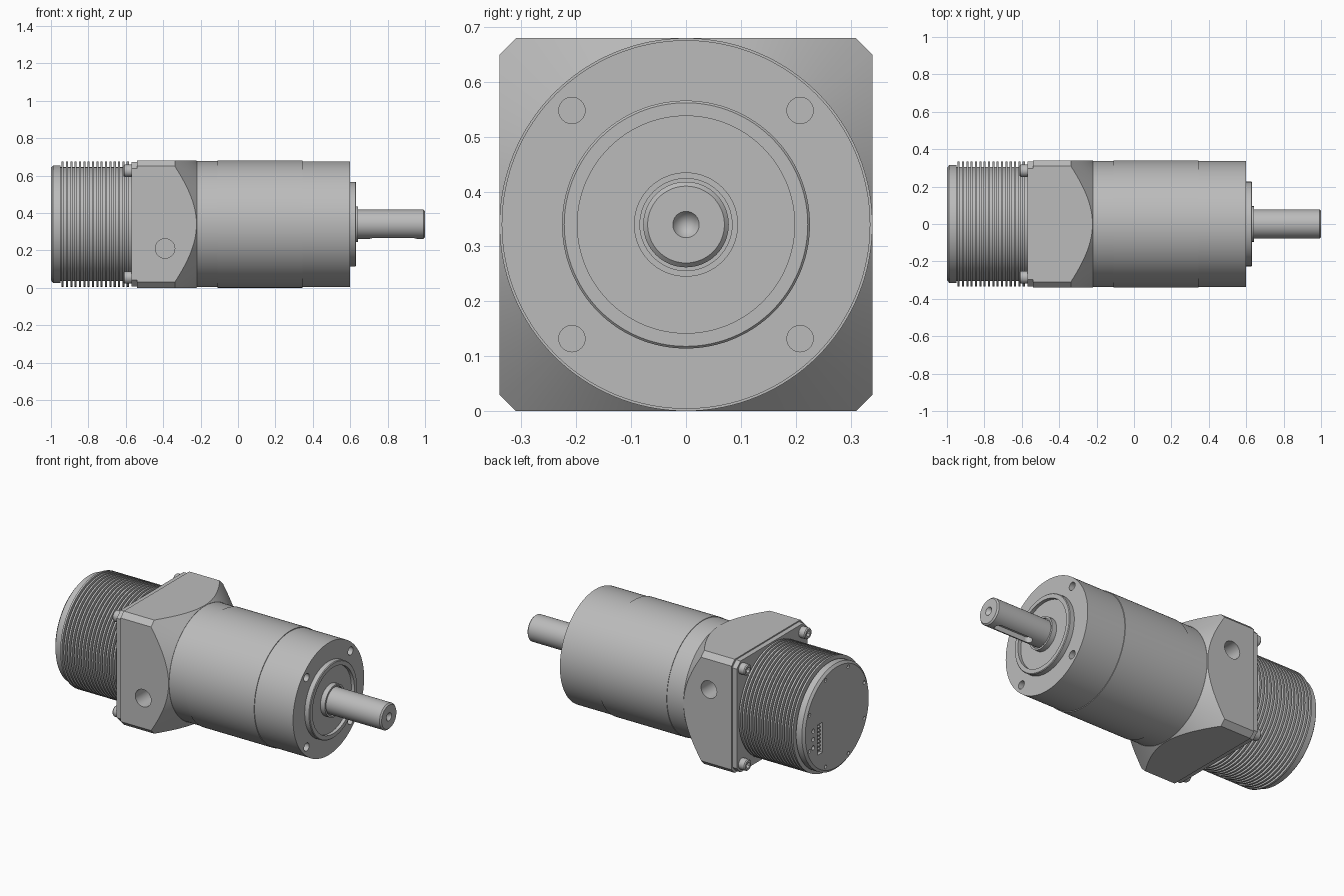
import bpy, bmesh
from math import pi, cos, sin
from mathutils import Vector, Matrix

if "Cube" in bpy.data.objects:
    bpy.data.objects.remove(bpy.data.objects["Cube"], do_unlink=True)

CZ = 0.34  # height of the main axis
metal = bpy.data.materials.new("grey metal")
metal.use_nodes = True
GREY = (0.5, 0.5, 0.5, 1)
metal.diffuse_color = GREY
metal.node_tree.nodes["Principled BSDF"].inputs["Base Color"].default_value = GREY


def finish(name, bm):
    bmesh.ops.recalc_face_normals(bm, faces=bm.faces)
    mesh = bpy.data.meshes.new(name)
    bm.to_mesh(mesh)
    bm.free()
    mesh.materials.append(metal)
    obj = bpy.data.objects.new(name, mesh)
    bpy.context.collection.objects.link(obj)
    return obj


def lathe(name, profile, steps=96, at=(0, 0, CZ), rot=None):
    """Turn (x, radius) points about the x axis, then place the result."""
    bm = bmesh.new()
    vs = [bm.verts.new((x, 0, r)) for x, r in profile]
    es = [bm.edges.new(pair) for pair in zip(vs, vs[1:])]
    bmesh.ops.spin(bm, geom=vs + es, axis=(1, 0, 0), cent=(0, 0, 0),
                   angle=2 * pi, steps=steps, use_duplicate=False)
    bmesh.ops.remove_doubles(bm, verts=bm.verts, dist=1e-5)
    bm.transform(Matrix.Translation(at) @ (rot or Matrix()))
    return finish(name, bm)


def rod(name, x0, x1, r, steps=32, at=(0, 0, CZ), rot=None):
    return lathe(name, [(x0, 0), (x0, r), (x1, r), (x1, 0)], steps, at, rot)


def prism(name, x0, x1, half, chamfer):
    """Square block along x with cut corners."""
    a, b = half, half - chamfer
    ring = [(a, b), (b, a), (-b, a), (-a, b), (-a, -b), (-b, -a), (b, -a), (a, -b)]
    bm = bmesh.new()
    face = bm.faces.new([bm.verts.new((x0, y, CZ + z)) for y, z in ring])
    ext = bmesh.ops.extrude_face_region(bm, geom=[face], use_keep_orig=True)
    bmesh.ops.translate(bm, vec=(x1 - x0, 0, 0),
                        verts=[g for g in ext["geom"] if isinstance(g, bmesh.types.BMVert)])
    return finish(name, bm)


def box(name, centre, size):
    bm = bmesh.new()
    bmesh.ops.create_cube(bm, size=1)
    bm.transform(Matrix.Translation(centre) @ Matrix.Diagonal((*size, 1)))
    return finish(name, bm)


def carve(obj, cutters, operation="DIFFERENCE"):
    for cutter in cutters:
        cutter.hide_render = True
        mod = obj.modifiers.new("cut", "BOOLEAN")
        mod.operation, mod.object, mod.solver = operation, cutter, "EXACT"
        bpy.context.view_layer.objects.active = obj
        bpy.ops.object.modifier_apply(modifier=mod.name)
        bpy.data.objects.remove(cutter, do_unlink=True)


corners = [(sy, sz) for sy in (-1, 1) for sz in (-1, 1)]

# Finned motor housing with a chamfered rear cap
profile = [(-1, 0), (-1, .3), (-.988, .315), (-.95, .315), (-.95, .305)]
fins, pitch = 16, 0.0232
for i in range(fins):
    x = -0.943 + i * pitch
    profile += [(x, .305), (x, .335), (x + .011, .335), (x + .011, .305)]
profile += [(-.56, .305), (-.56, 0)]
motor = lathe("motor_housing", profile)
cuts = [rod("hole", -1.05, -.98, .011, 12,
            (0, .28 * cos(a), CZ + .28 * sin(a)))
        for a in [(i + .5) * pi / 4 for i in range(8)]]
cuts += [rod("hole", -1.05, -.98, .013, 12, (0, .225, CZ - .05 * i)) for i in range(3)]
cuts.append(box("socket_cut", (-1, .16, CZ - .07), (.04, .05, .18)))
carve(motor, cuts)
pins = [box("socket_pin", (-.985, .16, CZ - .07 + .022 * i), (.02, .025, .008))
        for i in range(-3, 4)]

# Mounting plate and corner screws with hexagon sockets
prism("mounting_plate", -.57, -.535, .333, .035)
for sy, sz in corners:
    at = (0, .285 * sy, CZ + .285 * sz)
    screw = lathe("corner_screw", [(-.55, 0), (-.55, .033), (-.606, .033),
                                   (-.612, .028), (-.612, 0)], 32, at)
    carve(screw, [rod("hex_cut", -.65, -.585, .017, 6, at)])

# Square adapter, trimmed by a cone towards the gearbox, with an access hole each side
adapter = prism("square_adapter", -.54, -.2, .34, .03)
carve(adapter, [lathe("cone", [(-.7, 0), (-.7, .835), (-.22, .338), (-.22, 0)], 128)],
      "INTERSECT")
for s in (-1, 1):
    turn = Matrix.Rotation(s * pi / 2, 4, "Z")
    carve(adapter, [rod("access_cut", .22, .4, .052, 40, (-.39, 0, CZ + .13 * s), turn)])

# Gearbox barrel with stepped bands, recessed pilot boss and four bolt holes
gearbox = lathe("gearbox", [(-.24, 0), (-.24, .337), (-.11, .337), (-.11, .34),
                            (.345, .34), (.345, .336), (.6, .336), (.6, .226),
                            (.628, .226), (.632, .222), (.632, .198), (.612, .198),
                            (.612, 0)], 128)
carve(gearbox, [rod("bolt_cut", .52, .65, .024, 32, (0, .208 * sy, CZ + .208 * sz))
                for sy, sz in corners])

# Shaft collar and output shaft with centre drilling and keyway
lathe("shaft_collar", [(.6, 0), (.6, .095), (.642, .095), (.642, .084),
                       (.63, .084), (.63, 0)], 64)
shaft = lathe("output_shaft", [(.6, 0), (.6, .078), (.992, .078), (1, .07),
                               (1, .024), (.96, 0)], 64)
low = CZ - .078
slot = box("keyway_cut", (.83, 0, low), (.2, .05, .07))
down = Matrix.Rotation(pi / 2, 4, "Y")
ends = [rod("keyway_end", -.035, .035, .025, 24, (x, 0, low), down) for x in (.73, .93)]
carve(shaft, [slot] + ends)

# Smooth round surfaces, keep crisp edges
for obj in bpy.context.scene.objects:
    obj.select_set(obj.type == "MESH" and metal.name in obj.data.materials)
bpy.context.view_layer.objects.active = gearbox
bpy.ops.object.shade_smooth_by_angle()
